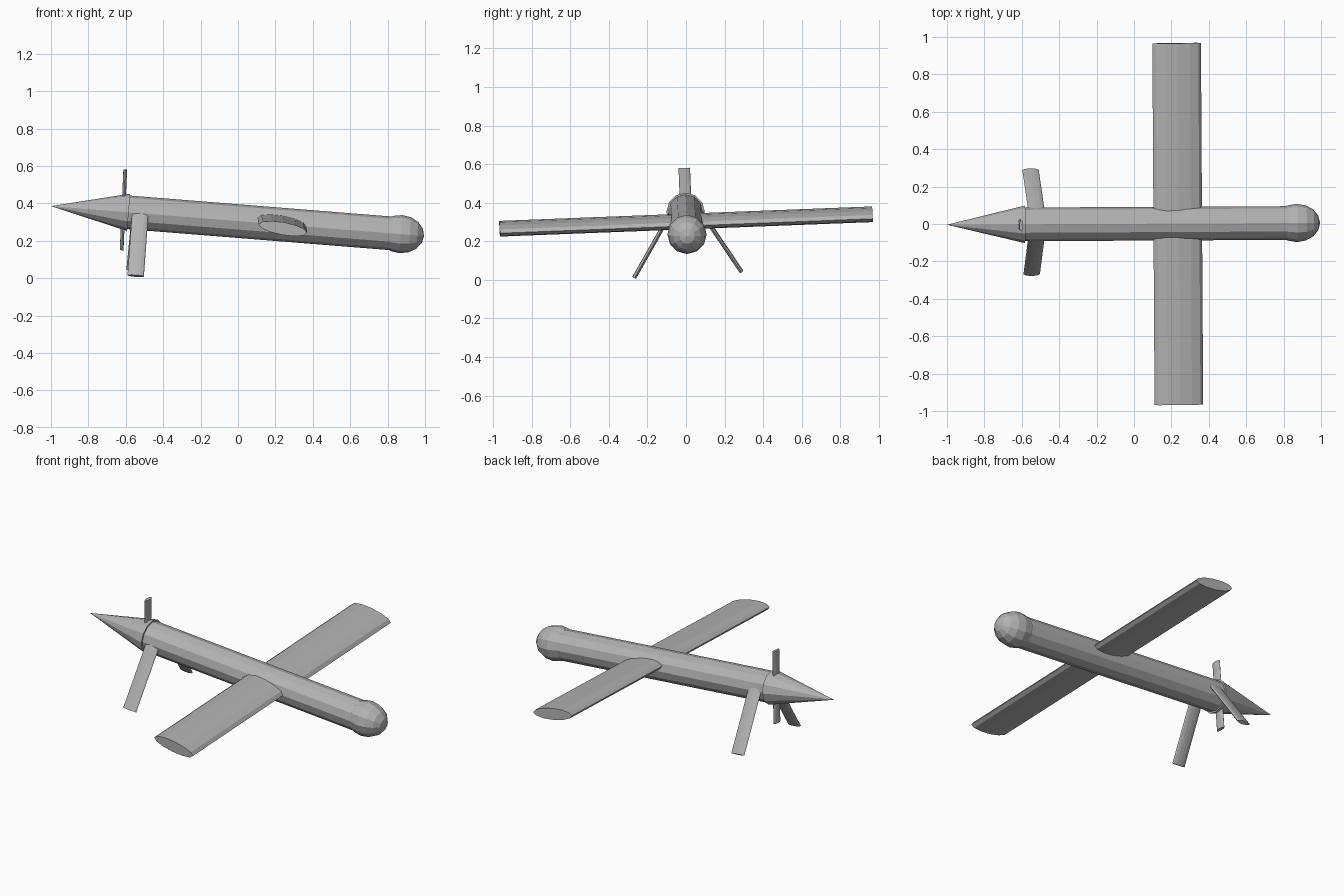
import bpy
import bmesh
from mathutils import Matrix, Vector

if "Cube" in bpy.data.objects:
    bpy.data.objects.remove(bpy.data.objects["Cube"])

grey = bpy.data.materials.new("plain_grey")
grey.use_nodes = True
grey.diffuse_color = (0.45, 0.45, 0.45, 1)
bsdf = grey.node_tree.nodes["Principled BSDF"]
bsdf.inputs["Base Color"].default_value = grey.diffuse_color
bsdf.inputs["Roughness"].default_value = 0.7

SIDES = 12


def frame(start, end, across):
    """Matrix at the midpoint: local z runs start to end, local x follows across."""
    z = (end - start).normalized()
    x = (across - across.dot(z) * z).normalized()
    rot = Matrix((x, z.cross(x), z)).transposed().to_4x4()
    return Matrix.Translation((start + end) / 2) @ rot


def finish(name, bm, matrix):
    bm.transform(matrix)
    bmesh.ops.recalc_face_normals(bm, faces=bm.faces)
    mesh = bpy.data.meshes.new(name)
    bm.to_mesh(mesh)
    bm.free()
    mesh.materials.append(grey)
    obj = bpy.data.objects.new(name, mesh)
    bpy.context.collection.objects.link(obj)


def rod(name, start, end, across, half_width, half_thick, r1=1.0, r2=1.0):
    """Oval prism or cone between two points."""
    start, end = Vector(start), Vector(end)
    bm = bmesh.new()
    bmesh.ops.create_cone(bm, cap_ends=True, segments=SIDES, radius1=r1,
                          radius2=r2, depth=(end - start).length)
    scale = Matrix.Diagonal((half_width, half_thick, 1, 1))
    finish(name, bm, frame(start, end, Vector(across)) @ scale)


def axis(x):
    """Point on the slightly pitched and yawed body axis."""
    return Vector((x, 0.005 * (x + 0.2), 0.385 - 0.08 * (x + 1)))


# Fuselage with tail cone
UP = (0, 0, 1)
rod("fuselage", axis(-0.59), axis(0.86), UP, 0.09, 0.09)
rod("tail_cone", axis(-0.585), axis(-1), UP, 0.1, 0.1, r2=0)

# Rounded nose
bm = bmesh.new()
bmesh.ops.create_uvsphere(bm, u_segments=SIDES, v_segments=8, radius=1)
finish("nose", bm, frame(axis(0.77), axis(0.97), Vector(UP))
       @ Matrix.Diagonal((0.102, 0.102, 0.125, 1)))

# One wing through the body, nose edge down
rod("wing", (0.24, -0.967, 0.265), (0.228, 0.967, 0.34),
    (1, 0, -0.18), 0.132, 0.034)

# Tail fins splayed downwards
CHORD = (1, 0, -0.08)
rod("right_tail_fin", (-0.52, -0.06, 0.38), (-0.547, -0.268, 0.012),
    CHORD, 0.044, 0.011)
rod("left_tail_fin", (-0.52, 0.06, 0.38), (-0.553, 0.288, 0.042),
    CHORD, 0.044, 0.011)

# Propeller blade
rod("propeller", (-0.622, 0.008, 0.15), (-0.603, -0.009, 0.58),
    (0, 1, 0), 0.03, 0.01)
